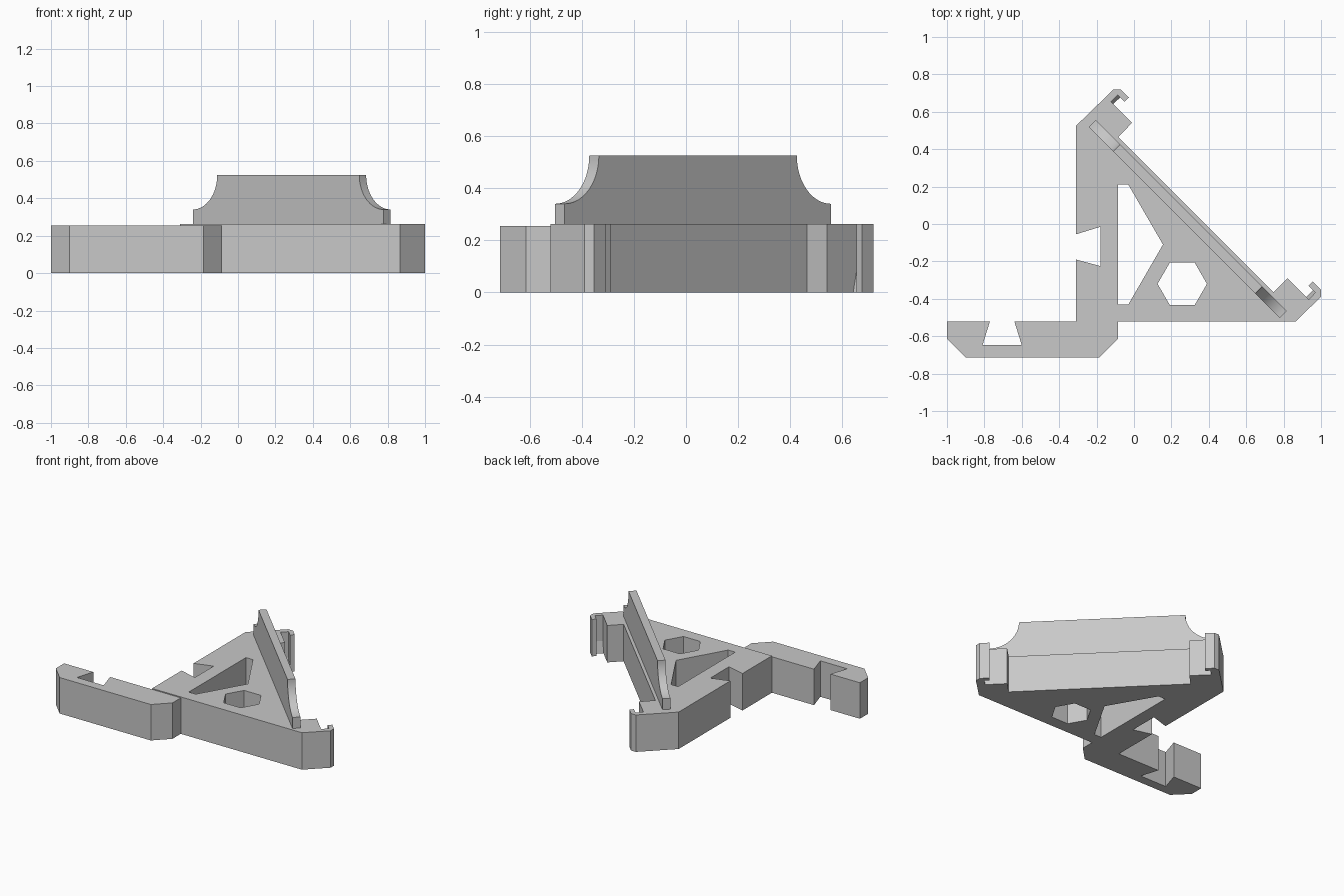
import bpy, bmesh, math
from mathutils import Matrix, Vector

if "Cube" in bpy.data.objects:
    bpy.data.objects.remove(bpy.data.objects["Cube"], do_unlink=True)

grey = bpy.data.materials.new("plain grey")
grey.use_nodes = True
COLOUR = (0.58, 0.58, 0.58, 1)
grey.diffuse_color = COLOUR
grey.node_tree.nodes["Principled BSDF"].inputs["Base Color"].default_value = COLOUR

FRAME_TOP = 0.262
ARM_TOP = 0.255


def prism(name, outline, low, high, matrix=Matrix()):
    """Extrude a flat outline along its local z axis."""
    bm = bmesh.new()
    face = bm.faces.new([bm.verts.new((x, y, low)) for x, y in outline])
    moved = bmesh.ops.extrude_face_region(bm, geom=[face])["geom"]
    verts = [v for v in moved if isinstance(v, bmesh.types.BMVert)]
    bmesh.ops.translate(bm, verts=verts, vec=(0, 0, high - low))
    bmesh.ops.transform(bm, matrix=matrix, verts=bm.verts)
    bmesh.ops.recalc_face_normals(bm, faces=bm.faces)
    mesh = bpy.data.meshes.new(name)
    bm.to_mesh(mesh)
    bm.free()
    mesh.materials.append(grey)
    obj = bpy.data.objects.new(name, mesh)
    bpy.context.collection.objects.link(obj)
    return obj


def cut(target, cutter):
    """Subtract the cutter, then remove it."""
    cutter.hide_render = True
    mod = target.modifiers.new("cut", "BOOLEAN")
    mod.operation, mod.solver, mod.object = "DIFFERENCE", "EXACT", cutter
    bpy.context.view_layer.objects.active = target
    bpy.ops.object.modifier_apply(modifier=mod.name)
    bpy.data.objects.remove(cutter, do_unlink=True)


def mirror(p):
    """Reflect a point to the other end of the diagonal."""
    return (p[1] + 0.28, p[0] - 0.28)


# Triangular frame with a snap hook at both ends of the diagonal
hook = [(0.999, -0.39), (0.999, -0.352), (0.955, -0.308), (0.934, -0.33),
        (0.97, -0.366), (0.934, -0.404), (0.821, -0.29), (0.745, -0.365)]
far_hook = [mirror(p) for p in reversed(hook)]
outline = ([(-0.31, -0.52), (0.865, -0.52)] + hook + far_hook +
           [(-0.31, 0.525), (-0.31, -0.055), (-0.18, -0.015),
            (-0.18, -0.225), (-0.31, -0.19)])
frame = prism("triangular_frame", outline, 0, FRAME_TOP)

# Window and hexagonal hole through the frame
window = [(-0.085, 0.21), (-0.085, -0.43), (-0.03, -0.43), (0.155, -0.11), (-0.03, 0.21)]
cut(frame, prism("window_cutter", window, -0.1, 0.5))
hexagon = [(0.258 + 0.132 * math.cos(i * math.pi / 3),
            -0.32 + 0.132 * math.sin(i * math.pi / 3)) for i in range(6)]
cut(frame, prism("hexagon_cutter", hexagon, -0.1, 0.5))

# Slightly lower side arm with a dovetail slot
arm = [(-0.9, -0.713), (-0.185, -0.713), (-0.085, -0.613), (-0.085, -0.52),
       (-0.64, -0.52), (-0.6, -0.648), (-0.81, -0.648), (-0.77, -0.52),
       (-1, -0.52), (-1, -0.613)]
prism("side_arm", arm, 0, ARM_TOP)

# Upright diagonal wall with scooped upper corners
HALF, SHOULDER, TOP, RADIUS = 0.722, 0.34, 0.525, 0.185
scoop = []
for i in range(17):
    a = i / 16 * math.pi / 2
    scoop.append((HALF - RADIUS * math.sin(a), TOP - RADIUS * math.cos(a)))
profile = [(-HALF, FRAME_TOP), (HALF, FRAME_TOP)] + scoop
profile += [(-s, z) for s, z in reversed(scoop)]
along = Vector((1, -1, 0)).normalized()
up = Vector((0, 0, 1))
side = along.cross(up)
place = Matrix((along, up, side)).transposed().to_4x4()
place.translation = (0.287, 0.027, 0)
wall = prism("diagonal_wall", profile, -0.026, 0.026, place)

# Small tapered lip inside each hook
for name, a, b in (("near_hook_lip", hook[5], hook[4]),
                   ("far_hook_lip", mirror(hook[4]), mirror(hook[5]))):
    start, end = Vector((*a, 0)), Vector((*b, 0))
    run = (end - start).normalized()
    inward = up.cross(run)
    place = Matrix((inward, up, run)).transposed().to_4x4()
    place.translation = start
    prism(name, [(0, 0), (0.018, 0), (0, 0.08)], 0, (end - start).length, place)

# Keep flat faces crisp and the scoops smooth
bpy.ops.object.select_all(action="DESELECT")
wall.select_set(True)
bpy.context.view_layer.objects.active = wall
bpy.ops.object.shade_smooth_by_angle(angle=math.radians(30))
